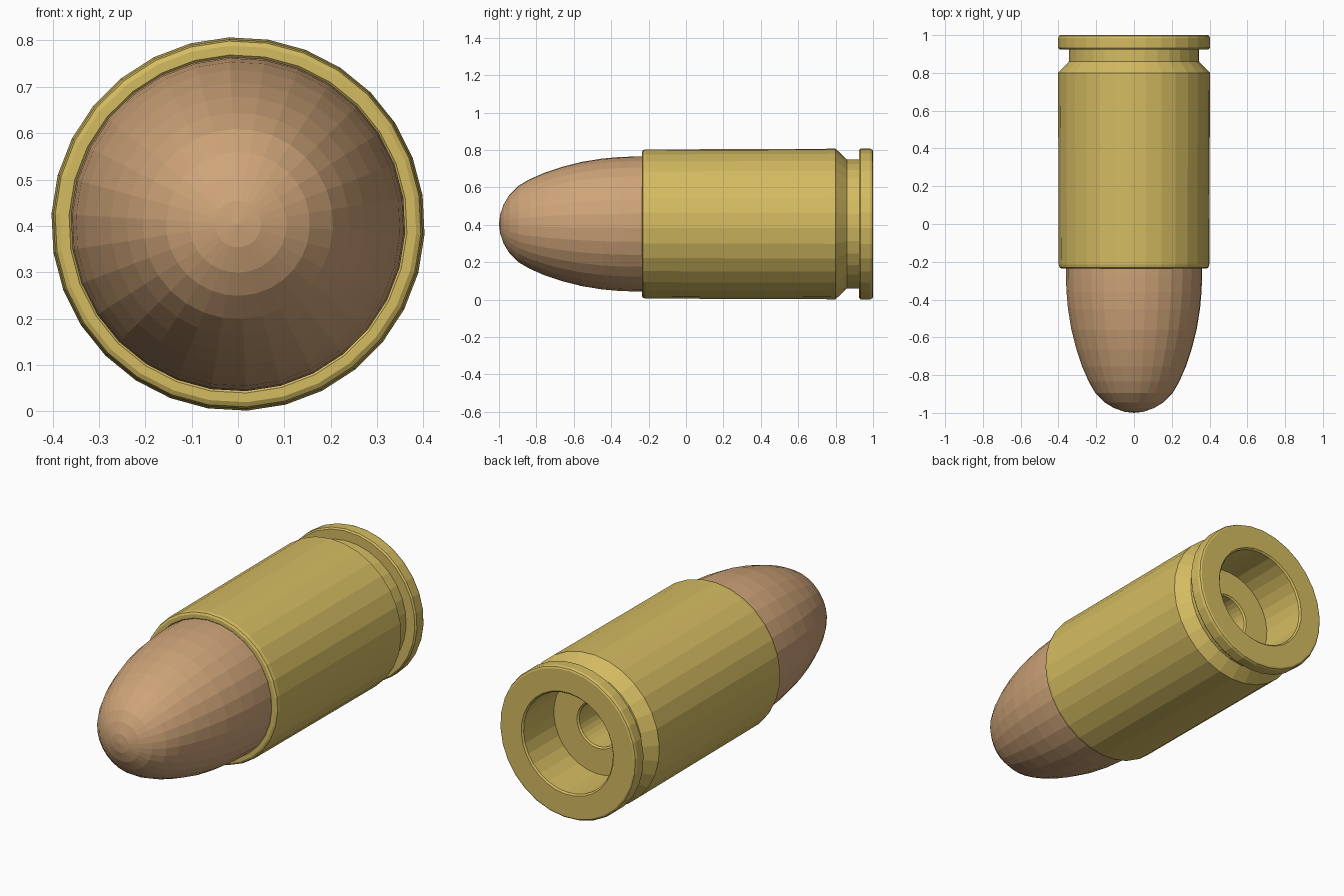
import bpy, bmesh, math

if "Cube" in bpy.data.objects:
    bpy.data.objects.remove(bpy.data.objects["Cube"])

CENTRE_Z = 0.404
SIDES = 30
START = math.radians(92.8)


def material(name, colour):
    mat = bpy.data.materials.new(name)
    mat.diffuse_color = (*colour, 1)
    mat.use_nodes = True
    mat.node_tree.nodes["Principled BSDF"].inputs["Base Color"].default_value = mat.diffuse_color
    return mat


def lathe(name, profile, mat):
    """Revolve (radius, y) points around the long y axis, flat shaded."""
    bm = bmesh.new()
    rings = []
    for r, y in profile:
        if r == 0:
            rings.append([bm.verts.new((0, y, CENTRE_Z))] * SIDES)
            continue
        ring = []
        for i in range(SIDES):
            a = START + math.tau * i / SIDES
            ring.append(bm.verts.new((r * math.cos(a), y, CENTRE_Z + r * math.sin(a))))
        rings.append(ring)
    for a, b in zip(rings, rings[1:]):
        for i in range(SIDES):
            j = (i + 1) % SIDES
            corners = list(dict.fromkeys((a[i], a[j], b[j], b[i])))
            bm.faces.new(corners)
    bmesh.ops.recalc_face_normals(bm, faces=bm.faces[:])
    mesh = bpy.data.meshes.new(name)
    bm.to_mesh(mesh)
    bm.free()
    mesh.materials.append(mat)
    obj = bpy.data.objects.new(name, mesh)
    bpy.context.collection.objects.link(obj)
    return obj


brass = material("brass", (0.66, 0.50, 0.12))
copper = material("copper", (0.62, 0.37, 0.19))

# Casing: rounded mouth, body, groove, rim, then the recess and small bore in the base
lathe("casing", [
    (0, -0.20), (0.352, -0.20), (0.357, -0.228), (0.365, -0.236),
    (0.385, -0.236), (0.395, -0.230), (0.399, -0.215),
    (0.403, 0.80), (0.345, 0.86), (0.345, 0.925),
    (0.396, 0.925), (0.403, 0.933), (0.403, 0.985), (0.398, 0.996), (0.390, 1.0),
    (0.272, 1.0), (0.264, 0.992), (0.262, 0.74),
    (0.125, 0.74), (0.117, 0.732), (0.115, 0.52), (0, 0.52),
], brass)

# Rounded tip seated in the casing mouth
lathe("tip", [
    (0, -1.0), (0.05, -0.994), (0.105, -0.975), (0.155, -0.945), (0.205, -0.895),
    (0.24, -0.835), (0.275, -0.755), (0.305, -0.665), (0.332, -0.56),
    (0.350, -0.45), (0.358, -0.36), (0.361, -0.28), (0.361, -0.19), (0, -0.19),
], copper)
